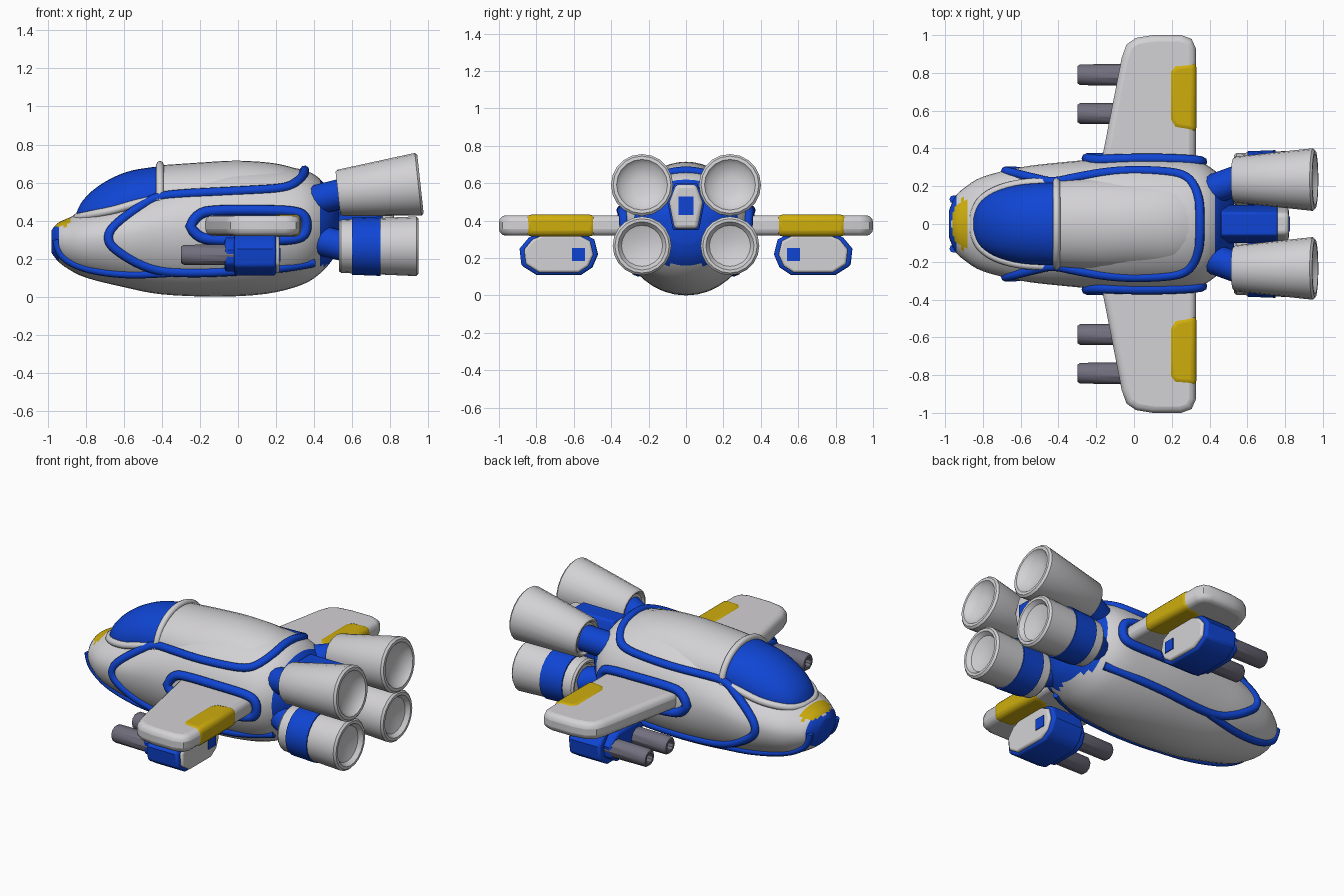
import bpy, bmesh, math
from mathutils import Vector

if "Cube" in bpy.data.objects:
    bpy.data.objects.remove(bpy.data.objects["Cube"])


def material(name, rgb):
    m = bpy.data.materials.new(name)
    m.use_nodes = True
    m.diffuse_color = (*rgb, 1)
    m.node_tree.nodes["Principled BSDF"].inputs["Base Color"].default_value = (*rgb, 1)
    return m


GREY = material("light grey", (.65, .64, .66))
BLUE = material("blue", (.005, .06, .66))
YELLOW = material("yellow", (.62, .42, .004))
STEEL = material("gun metal", (.17, .16, .21))


def finish(obj, angle=35):
    bpy.ops.object.select_all(action='DESELECT')
    obj.select_set(True)
    bpy.context.view_layer.objects.active = obj
    bpy.ops.object.shade_smooth_by_angle(angle=math.radians(angle))
    return obj


def build(name, bm, *mats):
    bmesh.ops.recalc_face_normals(bm, faces=bm.faces)
    mesh = bpy.data.meshes.new(name)
    bm.to_mesh(mesh)
    bm.free()
    for m in mats:
        mesh.materials.append(m)
    obj = bpy.data.objects.new(name, mesh)
    bpy.context.collection.objects.link(obj)
    return obj


def skin(name, rings, *mats):
    """Joins equal rings of points and closes both ends."""
    bm = bmesh.new()
    loops = [[bm.verts.new(p) for p in ring] for ring in rings]
    n = len(loops[0])
    for a, b in zip(loops, loops[1:]):
        for i in range(n):
            bm.faces.new((a[i], a[(i + 1) % n], b[(i + 1) % n], b[i]))
    bm.faces.new(loops[0])
    bm.faces.new(loops[-1])
    return build(name, bm, *mats)


def smooth_stations(st, steps=4):
    """Runs a Catmull-Rom curve through station tuples."""
    out = []
    for i in range(len(st) - 1):
        a, b, c, d = st[max(i - 1, 0)], st[i], st[i + 1], st[min(i + 2, len(st) - 1)]
        for k in range(steps):
            t = k / steps
            out.append(tuple(.5 * (2*q + (r-p)*t + (2*p-5*q+4*r-s)*t*t + (3*q-p-3*r+s)*t**3)
                             for p, q, r, s in zip(a, b, c, d)))
    return out + [st[-1]]


def loft(name, st, *mats, n=36):
    """Stations hold x, half width, middle, bottom and top height."""
    rings = []
    for x, w, mid, low, top in st:
        ring = []
        for i in range(n):
            a = math.tau * i / n
            s = math.sin(a)
            ring.append((x, w * math.cos(a), mid + s * (top - mid if s > 0 else mid - low)))
        rings.append(ring)
    return skin(name, rings, *mats)


def tube(name, pts, r, mat, closed=False):
    cu = bpy.data.curves.new(name, 'CURVE')
    cu.dimensions = '3D'
    cu.bevel_depth, cu.bevel_resolution, cu.resolution_u = r, 2, 4
    cu.use_fill_caps = True
    sp = cu.splines.new('NURBS')
    sp.points.add(len(pts) - 1)
    for p, co in zip(sp.points, pts):
        p.co = (*co, 1)
    sp.order_u, sp.use_endpoint_u, sp.use_cyclic_u = 3, True, closed
    cu.materials.append(mat)
    obj = bpy.data.objects.new(name, cu)
    bpy.context.collection.objects.link(obj)
    bpy.ops.object.select_all(action='DESELECT')
    obj.select_set(True)
    bpy.context.view_layer.objects.active = obj
    bpy.ops.object.convert(target='MESH')
    return finish(bpy.context.object, 60)


def lathe(name, start, end, profile, mat, n=20):
    """Spins (distance, radius) points about the line from start to end."""
    start, axis = Vector(start), Vector(end) - Vector(start)
    q = axis.to_track_quat('Z', 'Y')
    rings = [[start + q @ Vector((r * math.cos(math.tau * i / n), r * math.sin(math.tau * i / n), t))
              for i in range(n)] for t, r in profile]
    return finish(skin(name, rings, mat))


def prism(name, pts, axis, lo, hi, mat, bevel=0):
    place = (lambda p, h: (p[0], p[1], h)) if axis == 'z' else (lambda p, h: (h, p[0], p[1]))
    obj = skin(name, [[place(p, h) for p in pts] for h in (lo, hi)], mat)
    if bevel:
        mod = obj.modifiers.new("rounding", 'BEVEL')
        mod.width, mod.segments, mod.limit_method = bevel, 3, 'ANGLE'
        mod.angle_limit = math.radians(50)
    return finish(obj)


# Hull with blue tail ring, blue nose bumper and yellow nose patch
hull_st = smooth_stations([
    (-.98, .07, .29, .23, .35), (-.95, .14, .29, .19, .385), (-.9, .19, .29, .15, .41),
    (-.8, .25, .30, .10, .45), (-.6, .30, .32, .05, .51), (-.4, .325, .35, .012, .60),
    (-.1, .35, .36, 0, .68), (.15, .35, .37, .015, .69), (.33, .335, .38, .06, .67),
    (.43, .28, .39, .12, .62), (.5, .2, .40, .2, .52), (.53, .12, .4, .28, .47)])
hull = loft("hull", hull_st, GREY, BLUE, YELLOW)
for f in hull.data.polygons:
    x, y, z = f.center
    if (x > .43 and z > .17) or (x < -.935 and z < .37):
        f.material_index = 1
    elif -.96 < x < -.88 and z > .37 and abs(y) < .13:
        f.material_index = 2
finish(hull)


def hull_y(x, z):
    """Half width of the hull at a given place."""
    for a, b in zip(hull_st, hull_st[1:]):
        if a[0] <= x <= b[0]:
            t = (x - a[0]) / (b[0] - a[0])
            w, mid, low, top = [p + (q - p) * t for p, q in zip(a[1:], b[1:])]
            d = (z - mid) / (top - mid if z > mid else mid - low)
            return w * math.sqrt(max(0, 1 - d * d))
    return 0


# Cabin roof, canopy and canopy frame
finish(loft("cabin_roof", smooth_stations([
    (-.42, .235, .5, .45, .69), (-.2, .25, .5, .4, .705), (0, .25, .5, .4, .715),
    (.2, .25, .5, .4, .70), (.33, .22, .5, .4, .665)]), GREY))
canopy_st = smooth_stations([
    (-.85, .04, .42, .40, .44), (-.82, .11, .425, .40, .50), (-.75, .165, .44, .40, .57),
    (-.65, .2, .46, .42, .63), (-.55, .215, .49, .44, .665), (-.42, .22, .52, .45, .685)])
finish(loft("canopy", canopy_st, BLUE))
edge = [(x, w + .005, mid - .005) for x, w, mid, low, top in canopy_st[::2]]
tube("canopy_sill", [(x, -y, z) for x, y, z in reversed(edge)] + edge, .022, GREY)
arch = [math.pi * i / 14 for i in range(15)]
tube("canopy_arch", [(-.41, .23 * math.cos(a), .5 + .195 * math.sin(a)) for a in arch], .02, GREY)

# Blue trim sweeping along both sides and over the back of the roof
side_path = [(.4, .18), (.25, .15), (0, .135), (-.2, .125), (-.4, .13), (-.52, .17), (-.62, .23),
             (-.68, .28), (-.68, .34), (-.62, .4), (-.52, .47), (-.43, .525), (-.3, .54),
             (-.1, .55), (.1, .56), (.25, .57), (.31, .60), (.345, .64)]
half = [(x, hull_y(x, z), z) for x, z in side_path]
tube("side_trim", half + [(.35, .05, .665), (.35, -.05, .665)]
     + [(x, -y, z) for x, y, z in reversed(half)], .025, BLUE)

# Tail block between the engines
hexagon = [(-.06, .6), (.06, .6), (.1, .5), (.07, .35), (-.07, .35), (-.1, .5)]
prism("tail_block", hexagon, 'x', .46, .76, BLUE, .01)
prism("tail_cap", [(y * .9, .48 + (z - .48) * .95) for y, z in hexagon], 'x', .74, .82, GREY, .02)
prism("tail_plate", [(-.04, .43), (.04, .43), (.04, .53), (-.04, .53)], 'x', .818, .826, BLUE)

for s, side in ((1, "left"), (-1, "right")):
    # In the model's own frame the span runs along y
    def m(pts):
        return [(x, s * y) for x, y in pts]

    # Stripe from the nose bumper back to the side trim
    nose = [(-.955, .3), (-.945, .24), (-.9, .19), (-.8, .145), (-.65, .12), (-.5, .115), (-.35, .125)]
    tube(side + "_nose_trim", [(x, s * hull_y(x, z), z) for x, z in nose], .022, BLUE)

    # Wing, yellow flap and root collar
    prism(side + "_wing", m([(-.19, .25), (-.155, .42), (-.065, .88), (-.04, .95), (.01, .985), (.1, 1),
                             (.25, 1), (.305, .98), (.327, .93), (.327, .25)]),
          'z', .32, .428, GREY, .035)
    prism(side + "_wing_flap", m([(.18, .55), (.21, .5), (.331, .48), (.331, .86), (.21, .85), (.18, .81)]),
          'z', .315, .433, YELLOW, .033)
    collar = [(-.25, .37), (-.22, .44), (-.1, .455), (.1, .455), (.3, .45), (.36, .42), (.36, .33),
              (.3, .3), (.1, .295), (-.1, .295), (-.22, .31)]
    tube(side + "_wing_collar", [(x, s * (hull_y(x, z) + .008), z) for x, z in collar], .028, BLUE, True)

    # Gun pod under the wing
    pod = [(.5, .15), (.56, .11), (.8, .11), (.88, .16), (.89, .25), (.84, .31), (.78, .335),
           (.56, .335), (.49, .3), (.47, .22)]

    def pod_shape(k):
        return [(s * (.68 + (y - .68) * k), .22 + (z - .22) * k) for y, z in pod]
    prism(side + "_gun_pod", pod_shape(1), 'x', -.02, .2, BLUE, .015)
    prism(side + "_gun_pod_front", pod_shape(.8), 'x', -.07, 0, BLUE, .015)
    prism(side + "_gun_pod_back", pod_shape(.88), 'x', .19, .218, GREY, .012)
    prism(side + "_gun_pod_plate", [(s * (.575 + a * .035), .22 + b * .035)
                                    for a, b in ((-1, -1), (1, -1), (1, 1), (-1, 1))],
          'x', .216, .223, BLUE)
    for y in (.585, .79):
        lathe(side + "_gun_barrel", (0, s * y, .22), (-.3, s * y, .22),
              [(0, .058), (.285, .055), (.3, .045), (.3, .03), (.24, .028)], STEEL, 10)

    # Engines with dished nozzles, and their mounts
    def nozzle(r0, r1, length):
        return [(.015, r0 * .75), (0, r0 * .85), (0, r0 - .01), (.012, r0), (length - .012, r1),
                (length, r1 - .012), (length, r1 * .82), (length - .025, r1 * .7),
                (length - .045, r1 * .3)]
    y = s * .235
    lathe(side + "_upper_engine", (.525, y, .545), (.96, y, .592), nozzle(.122, .166, .437), GREY)
    lathe(side + "_lower_engine", (.53, y, .265), (.95, y, .265), nozzle(.14, .157, .42), GREY)
    lathe(side + "_engine_band", (.6, y, .265), (.75, y, .265),
          [(0, .135), (0, .15), (.15, .156), (.15, .14)], BLUE)
    for z, h in ((.545, .5), (.265, .31)):
        lathe(side + "_engine_mount", (.38, s * .17, h), (.56, y, z), [(0, .08), (.2, .08)], BLUE, 14)
